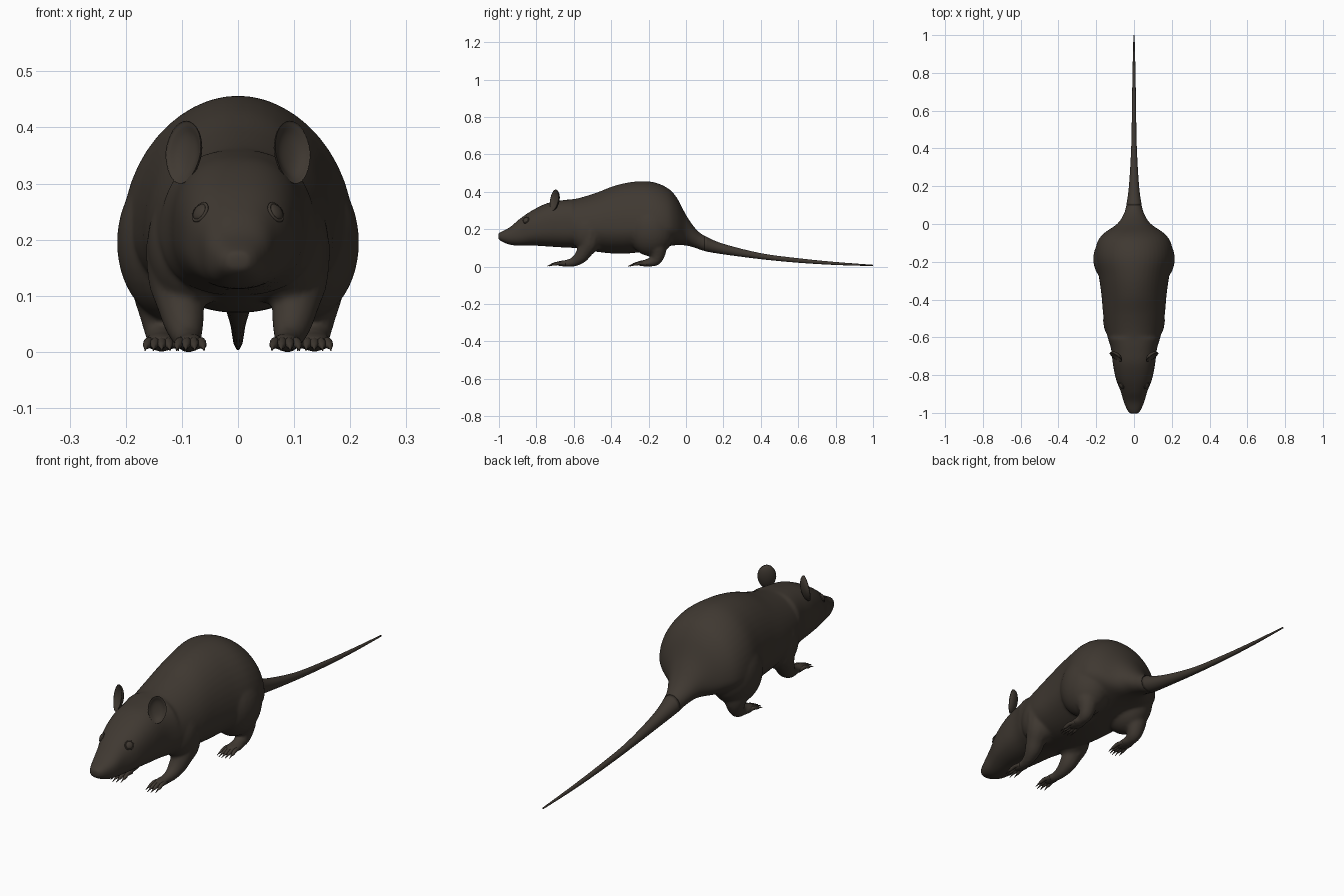
import bpy, bmesh, math
from mathutils import Vector, Matrix
from mathutils.bvhtree import BVHTree

if "Cube" in bpy.data.objects:
    bpy.data.objects.remove(bpy.data.objects["Cube"])

fur = bpy.data.materials.new("dark_brown_fur")
fur.diffuse_color = (0.05, 0.04, 0.031, 1)
fur.use_nodes = True
fur.node_tree.nodes["Principled BSDF"].inputs["Base Color"].default_value = fur.diffuse_color


def spline(rows, n):
    """Catmull-Rom samples through rows of numbers."""
    out = []
    for i in range(len(rows) - 1):
        p = [rows[max(0, min(len(rows) - 1, i + k))] for k in (-1, 0, 1, 2)]
        for j in range(n):
            t = j / n
            out.append([0.5 * (2 * b + (c - a) * t + (2 * a - 5 * b + 4 * c - d) * t * t
                               + (3 * b - a - 3 * c + d) * t ** 3) for a, b, c, d in zip(*p)])
    out.append(list(rows[-1]))
    return out


def loft(bm, rings):
    vs = [[bm.verts.new(p) for p in r] for r in rings]
    n = len(vs[0])
    for a, b in zip(vs, vs[1:]):
        for i in range(n):
            bm.faces.new((a[i], a[(i + 1) % n], b[(i + 1) % n], b[i]))
    bm.faces.new(vs[0])
    bm.faces.new(vs[-1][::-1])


def tube(bm, pts, n=4, seg=12):
    """Round tube along points (x, y, z, radius)."""
    s = spline(pts, n)
    rings = []
    for i, p in enumerate(s):
        tan = Vector(s[min(i + 1, len(s) - 1)][:3]) - Vector(s[max(i - 1, 0)][:3])
        u = tan.cross(Vector((1, 0, 0))).normalized()
        v = tan.cross(u).normalized()
        rings.append([Vector(p[:3]) + max(p[3], 0.0005) * (u * math.cos(a) + v * math.sin(a))
                      for a in (math.tau * k / seg for k in range(seg))])
    loft(bm, rings)


def ellipsoid(bm, c, r):
    bmesh.ops.create_uvsphere(bm, u_segments=28, v_segments=18, radius=1,
                              matrix=Matrix.Translation(c) @ Matrix.Diagonal((*r, 1)))


def make(name, bm, mirror=False):
    bmesh.ops.recalc_face_normals(bm, faces=bm.faces)
    for f in bm.faces:
        f.smooth = True
    me = bpy.data.meshes.new(name)
    bm.to_mesh(me)
    bm.free()
    me.materials.append(fur)
    ob = bpy.data.objects.new(name, me)
    bpy.context.collection.objects.link(ob)
    if mirror:
        ob.modifiers.new("mirror", 'MIRROR')
    return ob


# Outline from nose to tail tip: y, top z, bottom z, half width, height fraction of widest point
OUTLINE = [
    (-1.004, .178, .148, .020, .5), (-.985, .188, .134, .036, .5), (-.94, .212, .117, .055, .5),
    (-.888, .256, .112, .070, .45), (-.82, .302, .113, .096, .45), (-.74, .340, .108, .112, .45),
    (-.66, .355, .103, .122, .45), (-.58, .365, .098, .145, .42), (-.48, .395, .080, .163, .4),
    (-.38, .433, .070, .172, .37), (-.28, .454, .073, .186, .35), (-.18, .453, .090, .206, .33),
    (-.10, .421, .108, .196, .33), (-.05, .370, .115, .160, .36), (0, .277, .113, .090, .45),
    (.05, .205, .100, .056, .5), (.10, .165, .083, .041, .5), (.20, .122, .066, .027, .5),
    (.40, .072, .040, .015, .5), (.60, .045, .021, .011, .5), (.80, .025, .009, .008, .5),
    (1.0, .010, .003, .003, .5)]


def outline_rings(y0, y1, seg):
    rings = []
    for y, top, bot, w, f in spline(OUTLINE, 6):
        if y0 <= y <= y1:
            zc = bot + f * (top - bot)
            e = 0.82 if y < -.6 else 1          # head is a little boxier
            ring = []
            for k in range(seg):
                a = math.tau * k / seg
                c, s = math.cos(a), math.sin(a)
                c, s = math.copysign(abs(c) ** e, c), math.copysign(abs(s) ** e, s)
                ring.append((w * c, y, zc + s * (top - zc if s > 0 else zc - bot)))
            rings.append(ring)
    return rings


# Body, head and legs fused into one smooth skin
bm = bmesh.new()
loft(bm, outline_rings(-2, .2, 48))
for s in (1, -1):
    ellipsoid(bm, (s * .085, -.52, .19), (.077, .10, .115))        # shoulder
    ellipsoid(bm, (s * .115, -.185, .195), (.101, .125, .14))      # haunch
    ellipsoid(bm, (s * .013, -.984, .160), (.016, .018, .015))     # nose pad
    tube(bm, [(s * .105, -.51, .19, .06), (s * .107, -.515, .13, .054), (s * .102, -.54, .085, .043),
              (s * .096, -.565, .05, .036), (s * .09, -.605, .024, .025), (s * .086, -.66, .016, .016)])
    ellipsoid(bm, (s * .085, -.655, .017), (.025, .045, .016))     # front paw
    tube(bm, [(s * .13, -.18, .16, .07), (s * .135, -.155, .10, .053), (s * .136, -.153, .06, .039),
              (s * .136, -.17, .03, .029), (s * .136, -.23, .017, .017)])
    ellipsoid(bm, (s * .136, -.215, .018), (.030, .055, .017))     # hind paw
body = make("body", bm)
rm = body.modifiers.new("fuse", 'REMESH')
rm.mode = 'VOXEL'
rm.voxel_size = .0065
rm.use_smooth_shade = True
sm = body.modifiers.new("soften", 'SMOOTH')
sm.factor, sm.iterations = .5, 8
bpy.context.view_layer.update()
dg = bpy.context.evaluated_depsgraph_get()
skin = bpy.data.meshes.new_from_object(body.evaluated_get(dg))
body.modifiers.clear()
body.data = skin
if not skin.materials:
    skin.materials.append(fur)
tree = BVHTree.FromPolygons([v.co for v in skin.vertices], [p.vertices for p in skin.polygons])

# Tail
bm = bmesh.new()
loft(bm, outline_rings(.1, 2, 20))
make("tail", bm)

# Ears: cupped discs turned outward
bm = bmesh.new()
bmesh.ops.create_uvsphere(bm, u_segments=32, v_segments=20, radius=1,
                          matrix=Matrix.Rotation(math.pi / 2, 4, 'X'))
for v in bm.verts:
    r = min(1, math.hypot(v.co.x, v.co.z))
    h = math.sqrt(1 - r * r)
    if v.co.y < -.01:
        v.co.y = .72 * h - .35 * min(1, 6 * (1 - r)) * r ** 4   # hollow with a rolled rim
    v.co.x *= 1 - .12 * max(0, -v.co.z)
bm.transform(Matrix.Translation((.098, -.705, .356)) @ Matrix.Rotation(math.radians(35), 4, 'Z')
             @ Matrix.Rotation(math.radians(-10), 4, 'X') @ Matrix.Diagonal((.038, .024, .057, 1)))
make("ears", bm, True)

# Eyes with lids, set on the skin
hit, nrm, _, _ = tree.ray_cast(Vector((.5, -.856, .249)), Vector((-1, 0, 0)))
if hit is None:
    hit, nrm, _, _ = tree.find_nearest(Vector((.065, -.856, .249)))
if nrm.x < 0:
    nrm = -nrm
seat = Matrix.Translation(hit) @ nrm.to_track_quat('Z', 'Y').to_matrix().to_4x4()
bm = bmesh.new()
bmesh.ops.create_uvsphere(bm, u_segments=24, v_segments=16, radius=1,
                          matrix=seat @ Matrix.Diagonal((.016, .016, .008, 1)))
make("eyes", bm, True)
bm = bmesh.new()
rings = []
for i in range(28):
    a = math.tau * i / 28
    rings.append([seat @ Vector(((.017 + .003 * math.cos(b)) * math.cos(a),
                                 (.017 + .003 * math.cos(b)) * math.sin(a), .003 * math.sin(b)))
                  for b in (math.tau * k / 8 for k in range(8))])
vs = [[bm.verts.new(p) for p in r] for r in rings]
for i in range(28):
    for k in range(8):
        a, b = vs[i], vs[(i + 1) % 28]
        bm.faces.new((a[k], a[(k + 1) % 8], b[(k + 1) % 8], b[k]))
make("eyelids", bm, True)

# Toes ending in claws
for name, x, y, spread, count in (("front_toes", .085, -.672, .019, 4), ("hind_toes", .136, -.237, .023, 5)):
    bm = bmesh.new()
    for i in range(count):
        t = 2 * i / (count - 1) - 1
        d, yb = spread * t, y + .012 * t * t
        tube(bm, [(x + .75 * d, yb + .015, .014, .009), (x + d, yb - .018, .018, .0085),
                  (x + 1.15 * d, yb - .042, .012, .007), (x + 1.22 * d, yb - .054, .009, .0038),
                  (x + 1.3 * d, yb - .073, .002, .0008)], 4, 10)
    make(name, bm, True)
